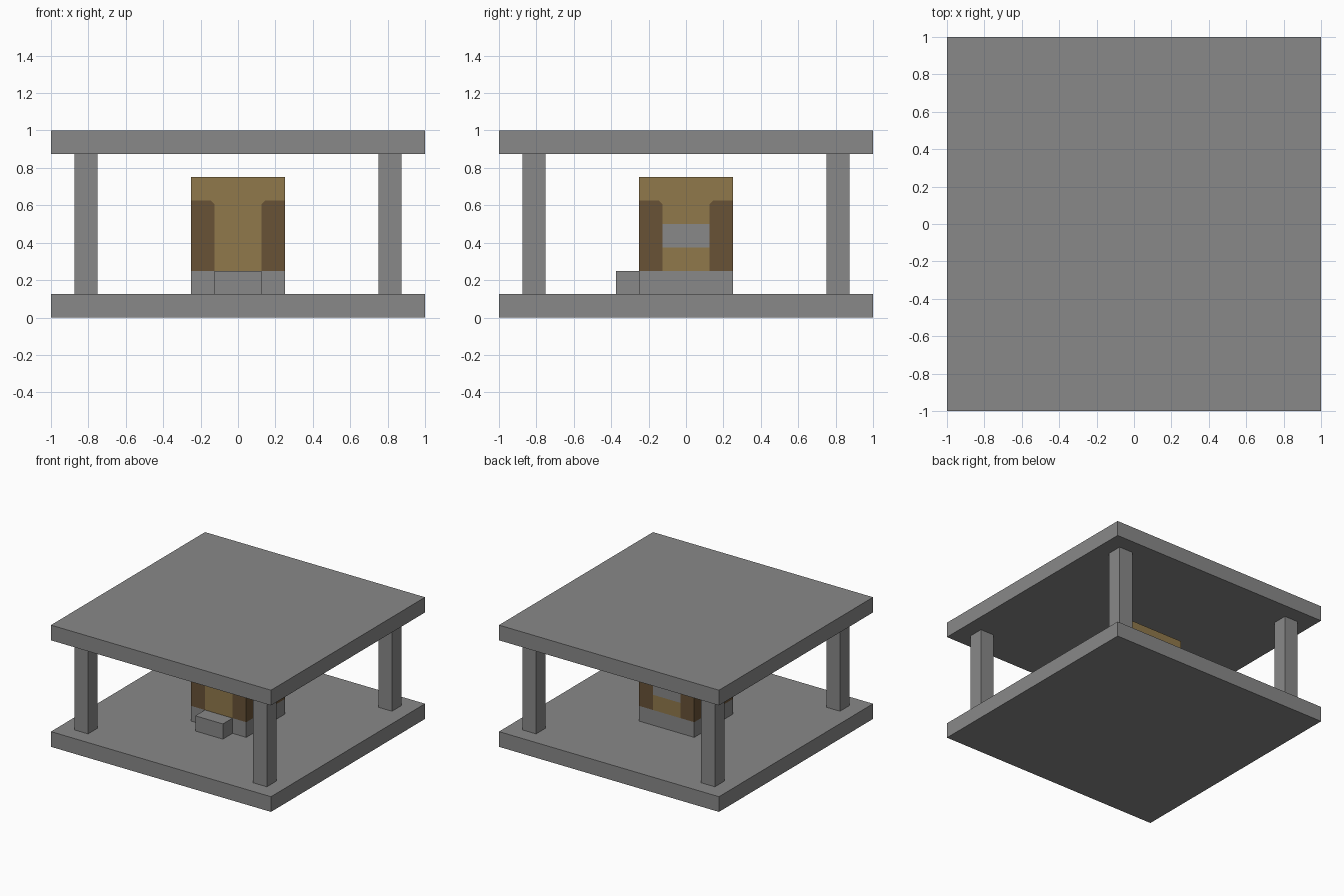
import bpy
import bmesh
from mathutils import Vector

old = bpy.data.objects.get("Cube")
if old:
    bpy.data.objects.remove(old, do_unlink=True)


def material(name, rgb):
    mat = bpy.data.materials.new(name)
    mat.use_nodes = True
    mat.diffuse_color = (*rgb, 1)
    mat.node_tree.nodes["Principled BSDF"].inputs["Base Color"].default_value = (*rgb, 1)
    return mat


stone = material("stone grey", (0.25, 0.25, 0.25))
tan = material("tan wood", (0.28, 0.19, 0.07))
brown = material("dark brown wood", (0.14, 0.085, 0.037))


def box(name, low, high, mat):
    low, high = Vector(low), Vector(high)
    bm = bmesh.new()
    bmesh.ops.create_cube(bm, size=1)
    for v in bm.verts:
        v.co = (low + high) / 2 + v.co * (high - low)
    mesh = bpy.data.meshes.new(name)
    bm.to_mesh(mesh)
    bm.free()
    mesh.materials.append(mat)
    obj = bpy.data.objects.new(name, mesh)
    bpy.context.collection.objects.link(obj)
    return obj


# Floor and roof slabs
box("floor_slab", (-1, -1, 0), (1, 1, 0.125), stone)
box("roof_slab", (-1, -1, 0.875), (1, 1, 1), stone)

# Four corner pillars
for side, x in (("right", -0.8125), ("left", 0.8125)):
    for end, y in (("front", -0.8125), ("back", 0.8125)):
        box(f"{end}_{side}_pillar", (x - 0.0625, y - 0.0625, 0.125),
            (x + 0.0625, y + 0.0625, 0.875), stone)

# Foundation and door step
box("foundation", (-0.25, -0.25, 0.125), (0.25, 0.25, 0.25), stone)
box("door_step", (-0.125, -0.375, 0.125), (0.125, -0.25, 0.25), stone)

# Cabin, sliced into flush panels
EDGE, POST_TOP, NOTCH = 0.125, 0.625, 0.02
cabin = box("cabin", (-0.25, -0.25, 0.25), (0.25, 0.25, 0.75), tan)
cabin.data.materials.append(brown)
cabin.data.materials.append(stone)
bm = bmesh.new()
bm.from_mesh(cabin.data)
cuts = [(Vector((0, 0, z)), Vector((0, 0, 1))) for z in (0.375, 0.5, POST_TOP)]
for axis in (Vector((1, 0, 0)), Vector((0, 1, 0))):
    for s in (-1, 1):
        cuts.append((axis * s * EDGE, axis))
        # Clipped inner corner of each dark post
        cuts.append((axis * s * (EDGE + NOTCH) + Vector((0, 0, POST_TOP)),
                     axis * s - Vector((0, 0, 1))))
for point, normal in cuts:
    bmesh.ops.bisect_plane(bm, geom=bm.verts[:] + bm.edges[:] + bm.faces[:],
                           plane_co=point, plane_no=normal)

# Dark corner posts, and windows on every wall but the front
for face in bm.faces:
    n, c = face.normal, face.calc_center_median()
    if abs(n.z) > 0.5:
        continue
    across = abs(c.x if abs(n.y) > 0.5 else c.y) - EDGE
    below = POST_TOP - c.z
    if across > 0 and below > 0 and across + below > NOTCH:
        face.material_index = 1
    elif across < 0 and 0.375 < c.z < 0.5 and n.y > -0.5:
        face.material_index = 2
bm.to_mesh(cabin.data)
bm.free()
